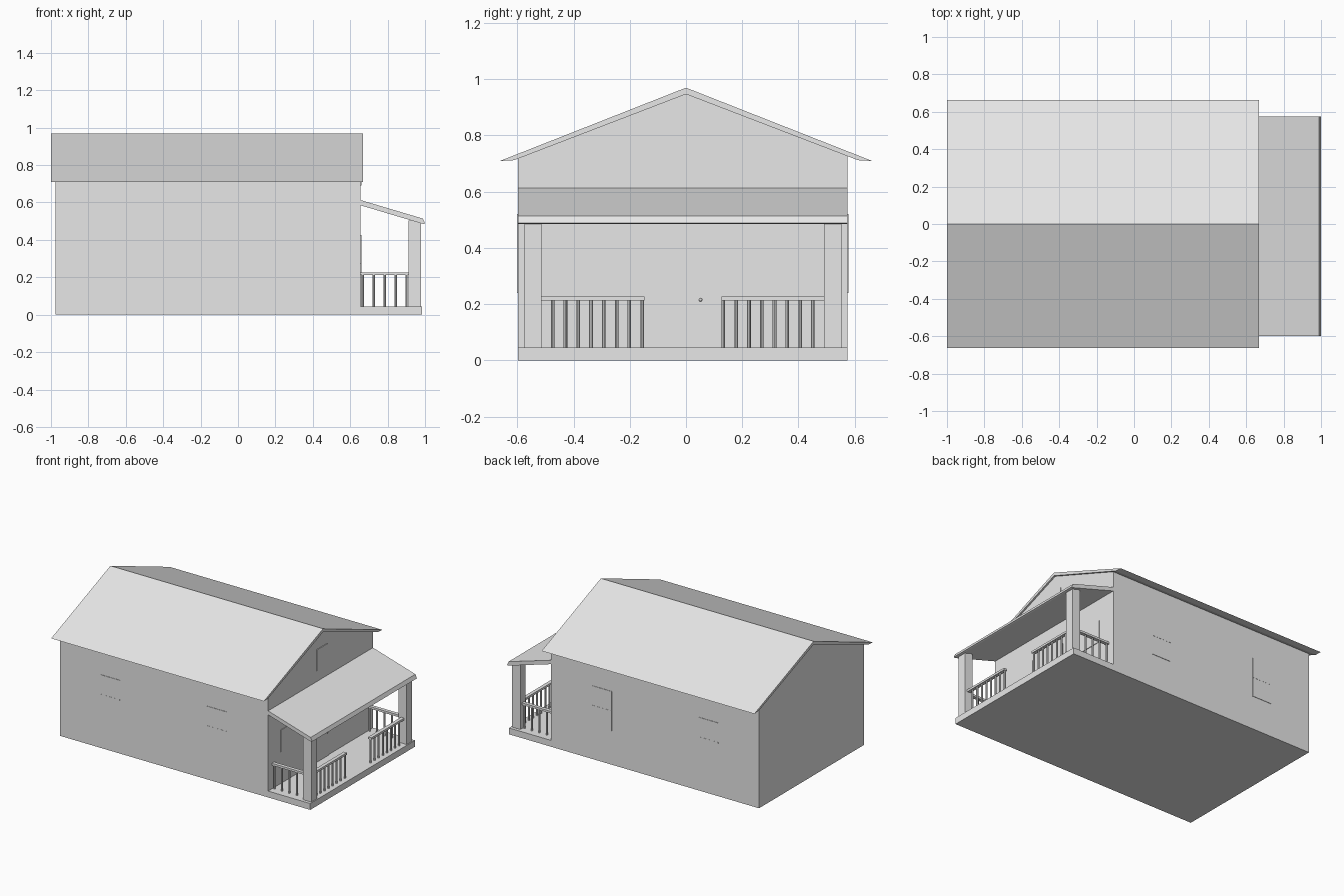
import bpy, bmesh, math
from mathutils import Vector

if "Cube" in bpy.data.objects:
    bpy.data.objects.remove(bpy.data.objects["Cube"])

grey = bpy.data.materials.new("light grey")
grey.diffuse_color = (0.8, 0.8, 0.8, 1)
grey.use_nodes = True
grey.node_tree.nodes["Principled BSDF"].inputs["Base Color"].default_value = grey.diffuse_color


def finish(name, bm):
    bmesh.ops.recalc_face_normals(bm, faces=bm.faces)
    me = bpy.data.meshes.new(name)
    bm.to_mesh(me)
    bm.free()
    me.materials.append(grey)
    ob = bpy.data.objects.new(name, me)
    bpy.context.collection.objects.link(ob)
    return ob


def add_box(bm, x0, x1, y0, y1, z0, z1):
    vs = bmesh.ops.create_cube(bm, size=1)["verts"]
    bmesh.ops.scale(bm, vec=(x1 - x0, y1 - y0, z1 - z0), verts=vs)
    bmesh.ops.translate(bm, vec=((x0 + x1) / 2, (y0 + y1) / 2, (z0 + z1) / 2), verts=vs)


def box(name, *dims):
    bm = bmesh.new()
    add_box(bm, *dims)
    return finish(name, bm)


def prism(name, points, offset):
    """Extrude a closed 3D outline along an offset."""
    bm = bmesh.new()
    face = bm.faces.new([bm.verts.new(p) for p in points])
    out = bmesh.ops.extrude_face_region(bm, geom=[face], use_keep_orig=True)
    moved = [g for g in out["geom"] if isinstance(g, bmesh.types.BMVert)]
    bmesh.ops.translate(bm, vec=offset, verts=moved)
    return finish(name, bm)


Y0, Y1 = -0.598, 0.575          # side walls
YC = (Y0 + Y1) / 2              # porch symmetry line
XB, XW = -0.975, 0.655          # back wall, porch wall
FLOOR = 0.045

# House body with gables
house = [(Y0, 0), (Y1, 0), (Y1, 0.727), (0, 0.947), (Y0, 0.718)]
prism("house_body", [(XB, y, z) for y, z in house], (XW - XB, 0, 0))

# Main roof, a chevron with level-cut eaves
roof = [(-0.663, 0.709), (0, 0.97), (0.663, 0.709), (0.612, 0.712), (0, 0.947), (-0.612, 0.712)]
prism("main_roof", [(-1, y, z) for y, z in roof], (1.667, 0, 0))

# Porch floor and sloping roof
box("porch_floor", XW, 0.985, Y0, Y1, 0, FLOOR)
awning = [(XW, 0.613), (0.988, 0.514), (1.0, 0.488), (0.99, 0.485), (XW, 0.585)]
prism("porch_roof", [(x, Y0, z) for x, z in awning], (0, Y1 - Y0, 0))

# Door with knob, and attic window
box("door", XW, XW + 0.005, -0.097, 0.078, FLOOR, 0.415)
bm = bmesh.new()
bmesh.ops.create_uvsphere(bm, u_segments=10, v_segments=6, radius=0.006)
bmesh.ops.translate(bm, vec=(XW + 0.009, 0.052, 0.215), verts=bm.verts)
finish("door_knob", bm)
box("attic_window", XW, XW + 0.005, -0.057, 0.057, 0.69, 0.84)

# Windows: thin plates with a middle rail
for side, y, d in (("front", Y0, -1), ("back", Y1, 1)):
    for place, x in (("left", -0.658), ("right", 0.178)):
        bm = bmesh.new()
        for x0, x1, z0, z1, t in ((x, x + 0.152, 0.24, 0.52, 0.003),
                                  (x, x + 0.152, 0.377, 0.383, 0.004)):
            add_box(bm, x0, x1, *sorted((y, y + d * t)), z0, z1)
        finish(f"{side}_{place}_window", bm)
for side, d in (("front", -1), ("back", 1)):
    ya, yb = sorted((YC + d * 0.21, YC + d * 0.45))
    box(f"porch_{side}_window", XW, XW + 0.004, ya, yb, 0.27, 0.425)

# Posts and railings, mirrored about the porch centre line
for side, d in (("front", -1), ("back", 1)):
    def span(a, b):
        return sorted((YC + d * a, YC + d * b))

    bm = bmesh.new()
    add_box(bm, 0.912, 0.978, *span(0.503, 0.564), FLOOR, 0.503)
    finish(f"{side}_post", bm)

    bm = bmesh.new()
    add_box(bm, 0.933, 0.958, *span(0.137, 0.503), 0.212, 0.227)
    add_box(bm, XW, 0.912, *span(0.521, 0.546), 0.212, 0.227)
    finish(f"{side}_handrails", bm)

    spots = [(0.946, YC + d * (0.463 - 0.0455 * i)) for i in range(8)]
    spots += [(0.667 + 0.0585 * i, YC + d * 0.5335) for i in range(5)]
    bm = bmesh.new()
    for x, y in spots:
        vs = bmesh.ops.create_cone(bm, cap_ends=True, segments=8, radius1=0.0065,
                                   radius2=0.0065, depth=0.212 - FLOOR)["verts"]
        bmesh.ops.translate(bm, vec=(x, y, (0.212 + FLOOR) / 2), verts=vs)
    finish(f"{side}_balusters", bm)
